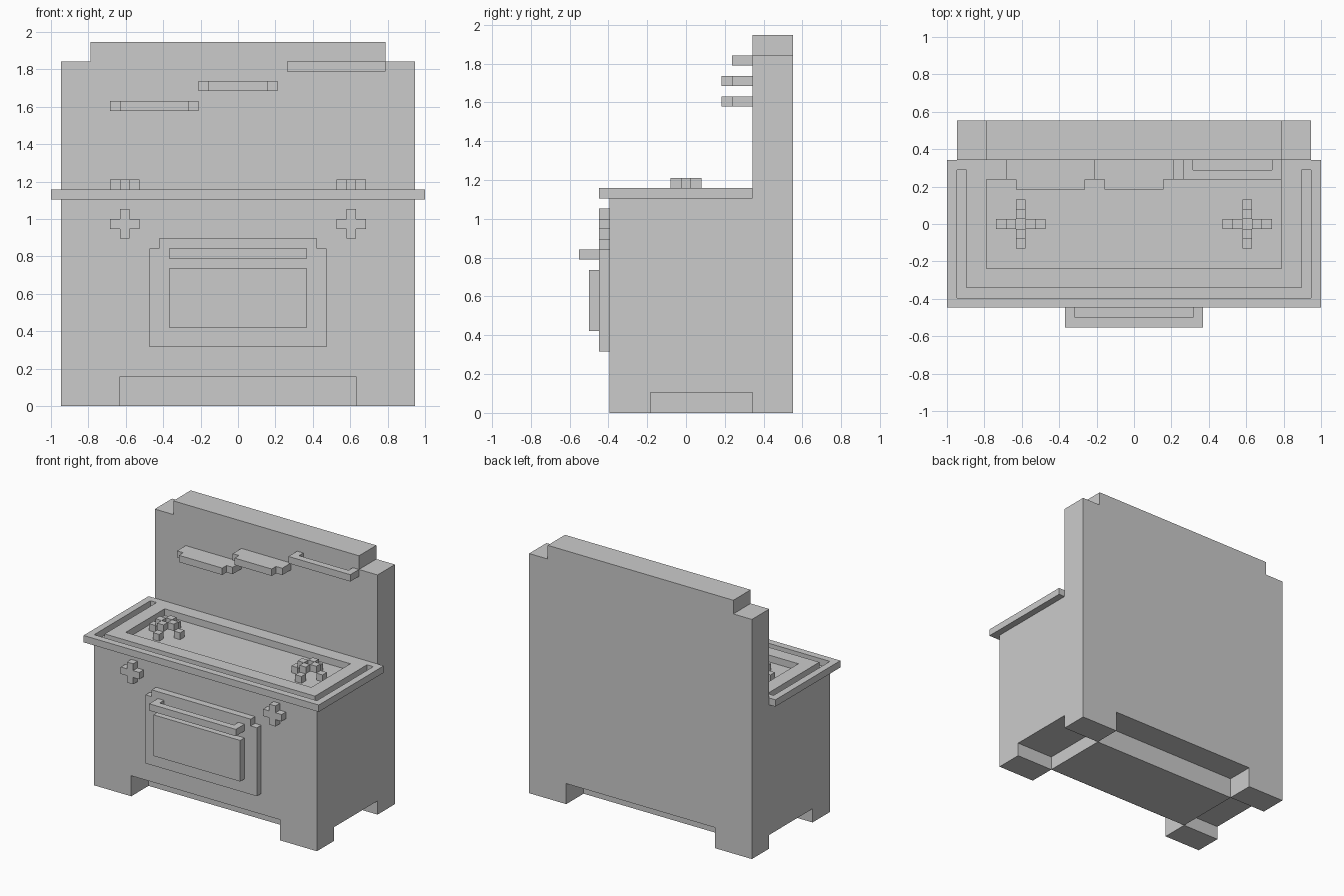
import bpy, bmesh
from mathutils import Vector

if "Cube" in bpy.data.objects:
    bpy.data.objects.remove(bpy.data.objects["Cube"])

U = 2 / 38          # grid step of the blocky design
OFF = 10.5          # y is counted from the foremost face


def to_world(x, y, z):
    return Vector((x * U, (y - OFF) * U, z * U))


def add_prism(bm, pts, axis, lo, hi):
    """Extrude a 2D outline along an axis; outline is (y,z), (x,z) or (x,y)."""
    def place(p, d):
        return to_world(*{"x": (d, p[0], p[1]), "y": (p[0], d, p[1]), "z": (p[0], p[1], d)}[axis])
    a = [bm.verts.new(place(p, lo)) for p in pts]
    b = [bm.verts.new(place(p, hi)) for p in pts]
    bm.faces.new(a)
    bm.faces.new(b[::-1])
    for i in range(len(pts)):
        j = (i + 1) % len(pts)
        bm.faces.new((a[i], b[i], b[j], a[j]))


def finish(bm, name):
    bmesh.ops.recalc_face_normals(bm, faces=bm.faces[:])
    mesh = bpy.data.meshes.new(name)
    bm.to_mesh(mesh)
    bm.free()
    ob = bpy.data.objects.new(name, mesh)
    bpy.context.collection.objects.link(ob)
    return ob


def prism(name, pts, axis, lo, hi):
    bm = bmesh.new()
    add_prism(bm, pts, axis, lo, hi)
    return finish(bm, name)


def boxes(name, *specs):
    """One object from boxes given as (x0, x1, y0, y1, z0, z1)."""
    bm = bmesh.new()
    for x0, x1, y0, y1, z0, z1 in specs:
        add_prism(bm, [(x0, y0), (x1, y0), (x1, y1), (x0, y1)], "z", z0, z1)
    return finish(bm, name)


def cut(ob, cutter):
    cutter.hide_render = True
    cutter.hide_viewport = False
    mod = ob.modifiers.new("cut", "BOOLEAN")
    mod.operation = "DIFFERENCE"
    mod.solver = "EXACT"
    mod.object = cutter
    bpy.context.view_layer.objects.active = ob
    bpy.ops.object.modifier_apply(modifier=mod.name)
    bpy.data.objects.remove(cutter)


# Cabinet and back panel: side profile with the gap between the legs
body = prism("body", [(3, 0), (7, 0), (7, 2), (17, 2), (17, 0), (21, 0), (21, 37),
                      (17, 37), (17, 21), (3, 21)], "x", -18, 18)
cut(body, boxes("front_gap", (-12, 12, 2, 7, -1, 3)))
cut(body, boxes("back_gap", (-12, 12, 17, 22, -1, 3)))
for s in (-1, 1):
    x0, x1 = sorted((15 * s, 19 * s))
    cut(body, boxes("top_corner", (x0, x1, 16, 22, 35, 38)))

# Base block between the legs
boxes("base_block", (-12, 12, 7, 17, 0, 2))

# Worktop with sunken hob and U-shaped rim groove
top = boxes("worktop", (-19, 19, 2, 17, 21, 22))
cut(top, boxes("hob_recess", (-15, 15, 6, 15, 20, 23)))
cut(top, prism("rim_groove", [(-18, 3), (18, 3), (18, 16), (17, 16), (17, 4),
                              (-17, 4), (-17, 16), (-18, 16)], "z", 20, 23))

# Burner grates and front knobs, left and right
for side, cx in (("left", -11.5), ("right", 11.5)):
    grate = []
    for dx, dy in ((1, 0), (-1, 0), (0, 1), (0, -1)):
        for r, z in ((2, 21), (1, 22)):
            x, y = cx + dx * r, OFF + dy * r
            grate.append((x - .5, x + .5, y - .5, y + .5, z, z + 1))
    boxes(side + "_burner_grate", *grate)
    plus = [(-.5, -1.5), (.5, -1.5), (.5, -.5), (1.5, -.5), (1.5, .5), (.5, .5),
            (.5, 1.5), (-.5, 1.5), (-.5, .5), (-1.5, .5), (-1.5, -.5), (-.5, -.5)]
    prism(side + "_knob", [(cx + x, 18.5 + z) for x, z in plus], "y", 2, 3)

# Oven door, window and handle
prism("oven_door", [(-9, 6), (9, 6), (9, 16), (8, 16), (8, 17), (-8, 17), (-8, 16), (-9, 16)],
      "y", 2, 3)
boxes("oven_window", (-7, 7, 1, 2, 8, 14))


def rail(name, x0, x1, y0, y1, z):
    """U-shaped bar with a one-step gap behind it."""
    prism(name, [(x0, y0), (x1, y0), (x1, y1), (x1 - 1, y1), (x1 - 1, y0 + 1),
                 (x0 + 1, y0 + 1), (x0 + 1, y1), (x0, y1)], "z", z, z + 1)


rail("oven_handle", -7, 7, 0, 2, 15)

# Stepped shelves and towel rail on the back panel
for name, x0, x1, z in (("low_shelf", -13, -4, 30), ("middle_shelf", -4, 4, 32)):
    prism(name, [(x0, 17), (x0, 15), (x0 + 1, 15), (x0 + 1, 14), (x1 - 1, 14),
                 (x1 - 1, 15), (x1, 15), (x1, 17)], "z", z, z + 1)
rail("towel_rail", 5, 15, 15, 17, 34)
